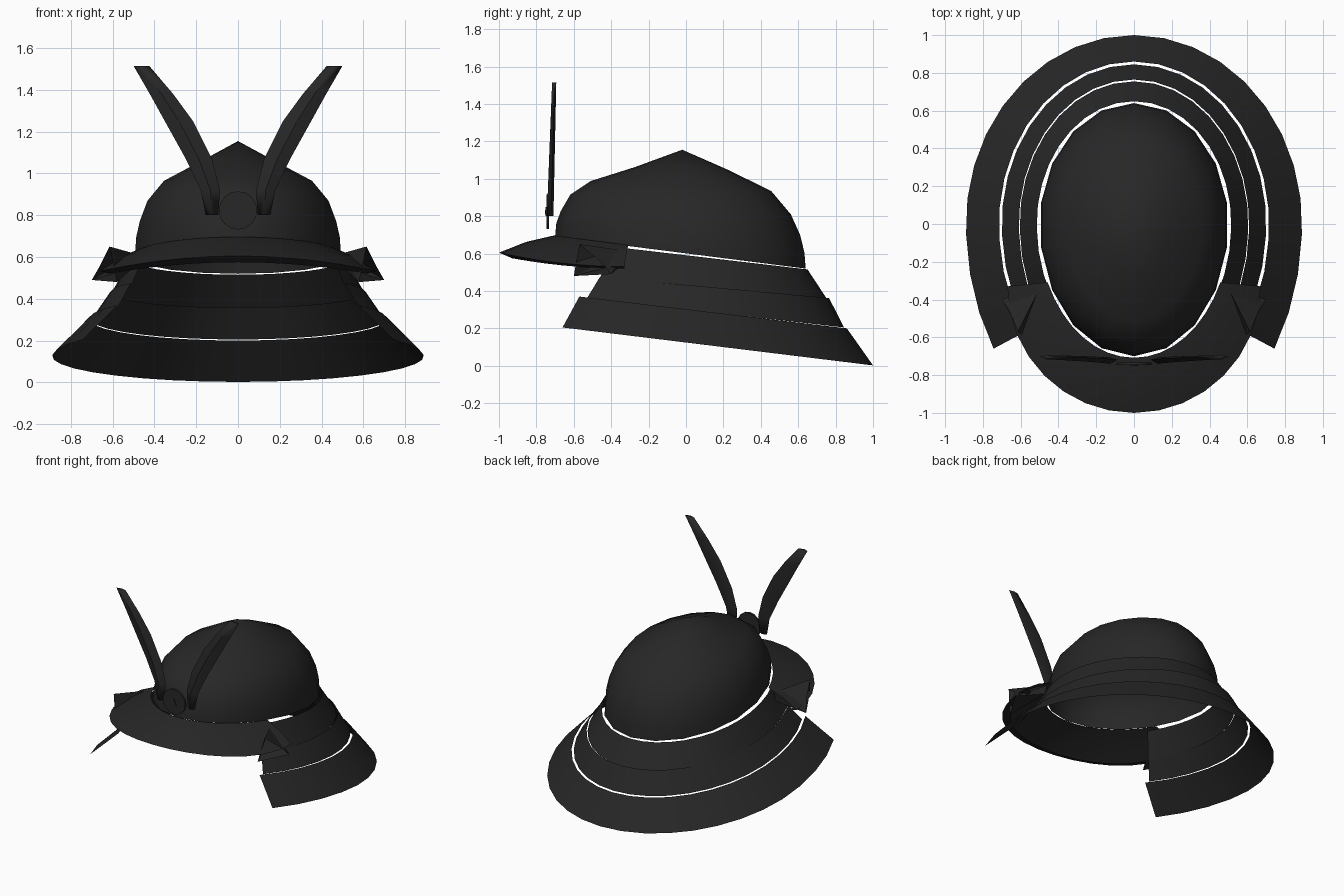
import bpy, bmesh, math
from math import sin, cos, pi, acos

if "Cube" in bpy.data.objects:
    bpy.data.objects.remove(bpy.data.objects["Cube"])

black = bpy.data.materials.new("charcoal black")
black.diffuse_color = (0.02, 0.02, 0.02, 1)
black.use_nodes = True
black.node_tree.nodes["Principled BSDF"].inputs["Base Color"].default_value = black.diffuse_color


def make(name, verts, faces, smooth=35):
    """Create a mesh object with consistent normals."""
    me = bpy.data.meshes.new(name)
    me.from_pydata(verts, [], faces)
    bm = bmesh.new()
    bm.from_mesh(me)
    bmesh.ops.recalc_face_normals(bm, faces=bm.faces)
    bm.to_mesh(me)
    bm.free()
    me.materials.append(black)
    ob = bpy.data.objects.new(name, me)
    bpy.context.collection.objects.link(ob)
    bpy.ops.object.select_all(action='DESELECT')
    ob.select_set(True)
    bpy.context.view_layer.objects.active = ob
    if smooth:
        bpy.ops.object.shade_smooth_by_angle(angle=math.radians(smooth))
    return ob


def loft(name, rings, closed=False, tip=None, smooth=35):
    """Skin a list of rings that have equal point counts."""
    n = len(rings[0])
    verts = [p for r in rings for p in r]
    faces = []
    for k in range(len(rings) - 1):
        for i in range(n if closed else n - 1):
            j = (i + 1) % n
            faces.append((k*n + i, k*n + j, (k+1)*n + j, (k+1)*n + i))
    if tip:
        verts.append(tip)
        base = (len(rings) - 1) * n
        faces += [(base + i, base + (i + 1) % n, len(verts) - 1) for i in range(n)]
    return make(name, verts, faces, smooth)


# Bowl: tilted egg-shaped rings rising to a point
bowl = []
for s, z, slope in [(1, .601, -.127), (.99, .68, -.12), (.955, .76, -.10),
                    (.88, .86, -.09), (.72, .96, -.055), (.37, 1.055, -.03)]:
    ring = []
    for i in range(18):
        a = 2 * pi * i / 18
        c = cos(a)
        y = s * (.64 if c > 0 else .70) * c
        ring.append((.5 * s * sin(a), y - .02 * (1 - s), z + slope * y))
    bowl.append(ring)
loft("helmet_bowl", bowl, closed=True, tip=(0, -.02, 1.155), smooth=40)


# Neck guard: three flared plates open at the front
def guard_edge(rx, back, front, y_end, z_back, z_front, n=24):
    end = acos(y_end / front)
    pts = []
    for i in range(n + 1):
        a = end * (2 * i / n - 1)
        y = (back if cos(a) > 0 else front) * cos(a)
        t = (back - y) / (back - y_end)
        pts.append((rx * sin(a), y, z_back + (z_front - z_back) * t))
    return pts


plates = {
    "neck_plate_upper": ((.515, .65, .72, -.38, .515, .635),
                         (.605, .755, .85, -.46, .355, .47)),
    "neck_plate_middle": ((.61, .765, .85, -.46, .362, .475),
                          (.70, .845, .93, -.53, .205, .36)),
    "neck_plate_lower": ((.715, .86, .96, -.57, .20, .37),
                         (.89, 1.0, 1.2, -.66, .002, .205)),
}
for name, (top, bottom) in plates.items():
    loft(name, [guard_edge(*top), guard_edge(*bottom)])

# Brim: visor hugging the front of the bowl, with a turned-under lip
inner, mid, outer, lip = [], [], [], []
for i in range(17):
    u = 2 * i / 16 - 1
    a, b = 1.12 * u, pi / 2 * u
    pi_ = (.508 * sin(a), -.708 * cos(a), .601 + .09 * cos(a) + .005)
    z_out = .605 - .075 * sin(b) ** 2
    po = (.67 * sin(b), -.33 - .67 * cos(b), z_out)
    inner.append(pi_)
    outer.append(po)
    mid.append(tuple(p * .5 + q * .5 + d for p, q, d in zip(pi_, po, (0, 0, .012))))
    lip.append((.62 * sin(b), -.33 - .60 * cos(b), z_out - .03 + .02 * sin(b) ** 2))
loft("brim", [inner, mid, outer, lip], smooth=50)

# Horns: tapered blades with a ridge along the front
profile = [(.095, .155, .80), (.086, .178, .92), (.125, .25, 1.07),
           (.215, .35, 1.25), (.31, .422, 1.38), (.425, .50, 1.515)]
for side, label in ((1, "right"), (-1, "left")):
    rings = []
    for xi, xo, z in profile:
        t = (z - .8) / .715
        y, h = -.722 + .02 * t, .022 - .008 * t
        xm = (xi + xo) / 2
        rings.append([(side * xi, y, z), (side * xm, y - h, z),
                      (side * xo, y, z), (side * xm, y + h * .6, z)])
    horn = loft("horn_" + label, rings, closed=True, smooth=30)
    bm = bmesh.new()
    bm.from_mesh(horn.data)
    bmesh.ops.holes_fill(bm, edges=[e for e in bm.edges if e.is_boundary])
    bm.to_mesh(horn.data)
    bm.free()

# Round crest plate with a small raised triangle
disc = [[(.092 * cos(2*pi*i/16), y, .823 + .092 * sin(2*pi*i/16)) for i in range(16)]
        for y in (-.732, -.746)]
loft("crest_disc", disc, closed=True, tip=(0, -.747, .823), smooth=30)
tri = [(-.02, .80), (.02, .80), (0, .85)]
loft("crest_triangle", [[(x, -.746, z) for x, z in tri], [(x, -.752, z) for x, z in tri]],
     closed=True, tip=(0, -.753, .815), smooth=0)

# Side flaps: folded fans sweeping out from the brim ends
for s, label in ((1, "right"), (-1, "left")):
    pts = [(.49, -.32, .615), (.615, -.57, .65), (.66, -.46, .56),
           (.70, -.40, .49), (.58, -.60, .48), (.50, -.33, .55)]
    make("side_flap_" + label, [(s * x, y, z) for x, y, z in pts],
         [(0, 1, 2), (0, 2, 3), (0, 1, 4), (0, 4, 5), (5, 4, 3), (0, 5, 3)], 0)
